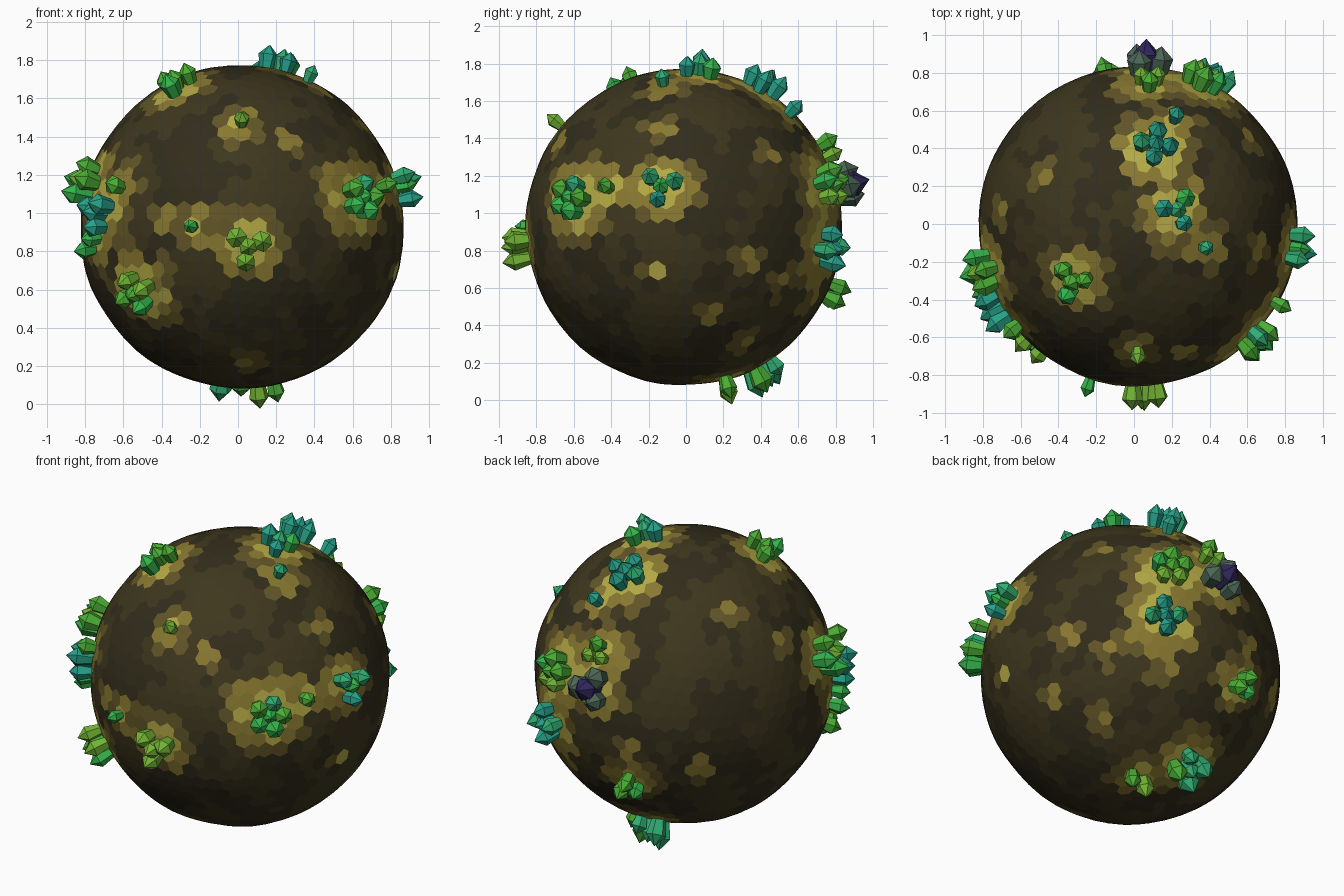
import bpy, bmesh, math, random
from mathutils import Vector, noise

if "Cube" in bpy.data.objects:
    bpy.data.objects.remove(bpy.data.objects["Cube"])

random.seed(4)
CENTRE = Vector((0.02, -0.012, 0.925))
RADIUS = 0.846


def material(name, rgb):
    m = bpy.data.materials.new(name)
    m.diffuse_color = (*rgb, 1)
    m.use_nodes = True
    m.node_tree.nodes["Principled BSDF"].inputs["Base Color"].default_value = m.diffuse_color
    return m


ROCK = [material("rock_dark", (0.032, 0.026, 0.011)),
        material("rock_brown", (0.048, 0.038, 0.013)),
        material("rock_ochre", (0.12, 0.09, 0.02)),
        material("rock_gold", (0.25, 0.19, 0.03)),
        material("rock_yellow", (0.46, 0.40, 0.06))]
GEM = [material("gem_lime", (0.17, 0.46, 0.035)),
       material("gem_leaf", (0.07, 0.42, 0.035)),
       material("gem_green", (0.035, 0.45, 0.07)),
       material("gem_sea", (0.03, 0.42, 0.17)),
       material("gem_teal", (0.02, 0.36, 0.25)),
       material("gem_violet", (0.03, 0.02, 0.11)),
       material("gem_dusk", (0.07, 0.13, 0.09)),
       material("gem_plum", (0.09, 0.03, 0.07))]

# Crystal clusters: position, number of crystals, palette index, size
CLUSTERS = [
    (0.02, -0.72, 1.51, 1, 0, 0.85), (0.05, -0.86, 0.83, 4, 0, 1.05),
    (-0.24, -0.85, 0.93, 1, 2, 0.8), (-0.54, -0.62, 0.58, 5, 1, 1.0),
    (-0.63, -0.55, 1.14, 1, 1, 0.95), (-0.81, -0.25, 1.17, 5, 1, 1.05),
    (-0.74, -0.46, 1.00, 4, 4, 1.05), (-0.76, -0.38, 0.84, 2, 3, 0.95),
    (0.68, -0.65, 1.09, 6, 2, 1.0), (0.76, -0.42, 1.14, 1, 2, 0.9),
    (0.86, -0.13, 1.14, 4, 3, 0.95), (0.11, 0.40, 1.66, 5, 4, 1.0),
    (0.22, 0.57, 1.55, 1, 3, 0.85), (0.22, 0.07, 1.75, 4, 3, 0.95),
    (0.36, -0.12, 1.68, 1, 3, 0.85), (-0.31, -0.29, 1.65, 4, 1, 0.95),
    (0.36, 0.75, 1.14, 6, 1, 1.0), (0.08, 0.76, 1.33, 3, 0, 0.9),
    (0.06, 0.86, 1.15, 4, 6, 1.25), (0.39, 0.72, 0.82, 5, 4, 0.95),
    (-0.15, 0.77, 0.57, 3, 2, 0.95), (-0.05, 0.42, 0.15, 5, 2, 1.05),
    (0.15, 0.22, 0.08, 2, 1, 1.0)]

# Bare golden patches on the rock: position
PATCHES = [
    (-0.58, -0.6, 1.15), (-0.38, -0.75, 0.98), (-0.2, -0.83, 0.9), (-0.6, -0.58, 0.76),
    (0.27, -0.66, 1.38), (0.65, -0.15, 1.42), (0.8, -0.15, 0.7), (0.75, 0.33, 0.75),
    (0.62, 0.5, 0.64), (0.62, 0.42, 1.31), (0.5, 0.33, 0.32), (0.69, 0.13, 0.46),
    (-0.48, 0.25, 1.55), (-0.73, 0.07, 1.35), (-0.54, 0.6, 0.7), (-0.16, 0.82, 0.83),
    (0.35, 0.7, 0.5), (0.08, -0.5, 0.2)]


def direction(p):
    return (Vector(p[:3]) - CENTRE).normalized()


def rock_tone(d):
    """Cells brighten near crystals and golden patches."""
    near_gem = min((d - direction(c)).length - 0.028 * c[3] for c in CLUSTERS)
    near_patch = min((d - direction(p)).length for p in PATCHES)
    glow = max(0.155 - near_gem, 0.125 - near_patch) + random.uniform(-0.035, 0.035)
    if glow > 0.13:
        return 4
    if glow > 0.065:
        return 3
    if glow > 0.025:
        return 2
    return 1 if noise.noise(d * 3) + random.uniform(-0.3, 0.3) > 0 else 0


def build_body():
    """Globe of flat hexagonal cells: the dual of a finely divided icosahedron."""
    src = bmesh.new()
    bmesh.ops.create_icosphere(src, subdivisions=1, radius=1)
    bmesh.ops.subdivide_edges(src, edges=src.edges[:], cuts=11, use_grid_fill=True)
    bmesh.ops.triangulate(src, faces=[f for f in src.faces if len(f.verts) > 3])
    for v in src.verts:
        jitter = Vector([random.uniform(-0.014, 0.014) for _ in range(3)])
        v.co = (v.co.normalized() + jitter).normalized()
    out = bmesh.new()
    corner = {}
    for f in src.faces:
        d = f.calc_center_median().normalized()
        corner[f] = out.verts.new(CENTRE + d * RADIUS * (1 + 0.012 * noise.noise(d * 2.5)))
    for v in src.verts:
        n = v.co.normalized()
        a = n.orthogonal().normalized()
        b = n.cross(a)
        ring = sorted(v.link_faces, key=lambda f: math.atan2(
            f.calc_center_median().dot(b), f.calc_center_median().dot(a)))
        cell = out.faces.new([corner[f] for f in ring])
        cell.material_index = rock_tone(n)
    finish("rock_body", out, ROCK)
    src.free()


def finish(name, bm, mats):
    me = bpy.data.meshes.new(name)
    bm.to_mesh(me)
    bm.free()
    for m in mats:
        me.materials.append(m)
    bpy.context.collection.objects.link(bpy.data.objects.new(name, me))


def add_crystal(bm, d, size, tone):
    """Six-sided gem that flares from its foot and ends in a point."""
    a = d.orthogonal().normalized()
    b = d.cross(a)
    spin = random.uniform(0, math.pi / 3)
    foot = CENTRE + d * RADIUS
    stretch = random.uniform(0.8, 1.1)
    rings = []
    for h, r in ((-0.03, 0.032), (0.022, 0.042), (0.078, 0.053)):
        rings.append([bm.verts.new(foot + d * h * size * stretch + size * r * (
            a * math.cos(spin + i * math.pi / 3) + b * math.sin(spin + i * math.pi / 3)))
            for i in range(6)])
    tip = bm.verts.new(foot + d * 0.135 * size * stretch)
    faces = [bm.faces.new(rings[0][::-1])]
    for i in range(6):
        j = (i + 1) % 6
        for lo, hi in zip(rings, rings[1:]):
            faces.append(bm.faces.new((lo[i], lo[j], hi[j], hi[i])))
        faces.append(bm.faces.new((rings[2][i], rings[2][j], tip)))
    for f in faces:
        f.material_index = tone


def build_cluster(number, x, y, z, count, tone, size):
    """Crystals packed around a point, each growing straight out of the rock."""
    d = direction((x, y, z))
    a = d.orthogonal().normalized()
    b = d.cross(a)
    turn = random.uniform(0, math.tau)
    ring = count if count < 4 else count - 1
    reach = {1: 0, 2: 0.05, 3: 0.055}.get(count, 0.085)
    spots = [(math.cos(turn + k * math.tau / ring) * reach,
              math.sin(turn + k * math.tau / ring) * reach) for k in range(ring)]
    if count > 3:
        spots.append((0, 0))
    bm = bmesh.new()
    for s, t in spots:
        shade = tone + random.choice((-1, 0, 0, 1))
        shade = max(5, min(7, shade)) if tone > 4 else max(0, min(4, shade))
        add_crystal(bm, (d + a * s + b * t).normalized(),
                    size * random.uniform(0.88, 1.08), shade)
    finish(f"crystal_cluster_{number}", bm, GEM)


build_body()
for number, cluster in enumerate(CLUSTERS, 1):
    build_cluster(number, *cluster)
